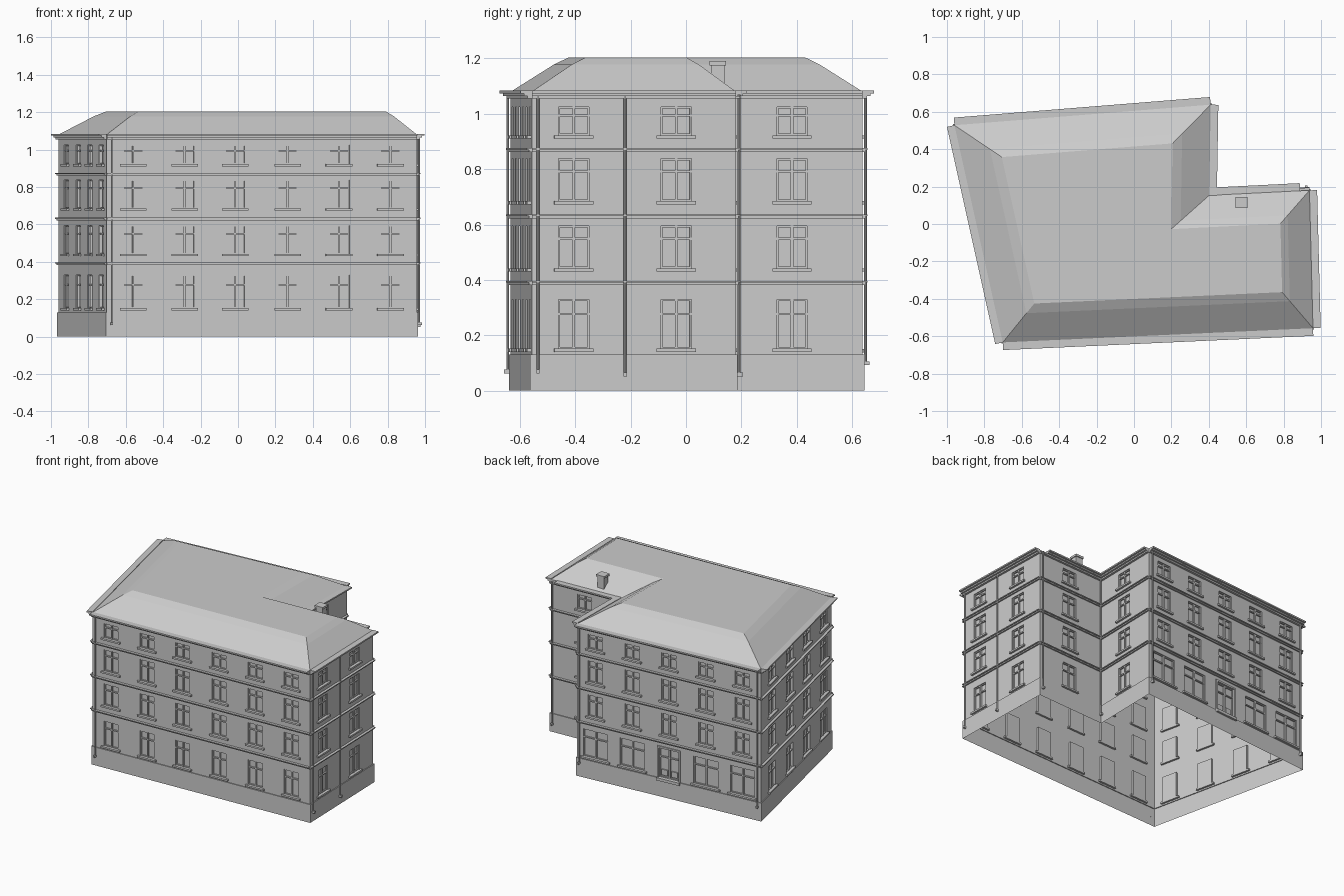
import bpy, bmesh
from mathutils import Vector, Matrix

if "Cube" in bpy.data.objects:
    bpy.data.objects.remove(bpy.data.objects["Cube"])

# Footprint, counter-clockwise: A front-left, B front-right, C, D inner corner, E, F back-left
P = [Vector(p) for p in [(-0.702, -0.633), (0.957, -0.557), (0.938, 0.18),
                         (0.402, 0.153), (0.41, 0.638), (-0.96, 0.528)]]
N = len(P)
WALLS = ["front", "right", "inner_back", "inner_right", "back", "left"]
# window columns as fractions along each wall
COLS = [[(x + 0.702) / 1.659 for x in (-0.56, -0.285, -0.015, 0.265, 0.54, 0.815)],
        [0.206, 0.708], [0.48], [0.474], [0.1, 0.3, 0.5, 0.7, 0.9], [0.16, 0.41, 0.65, 0.89]]
FLOORS = [(0.152, 0.33), (0.442, 0.595), (0.685, 0.838), (0.922, 1.025)]
PLINTH, EAVE, RECESS = 0.13, 1.08, 0.014


def edge(i):
    a, b = P[i], P[(i + 1) % N]
    u = (b - a).normalized()
    return a, u, Vector((u.y, -u.x)), (b - a).length


def frame(i):
    """Matrix taking (along wall, outward, up) to world."""
    a, u, n, _ = edge(i)
    return Matrix(((u.x, n.x, 0, a.x), (u.y, n.y, 0, a.y), (0, 0, 1, 0), (0, 0, 0, 1)))


def offset(d):
    """Footprint moved outward by a distance per edge."""
    out = []
    for i in range(N):
        n1, n2 = edge(i - 1)[2], edge(i)[2]
        m = Matrix(((n1.x, n1.y), (n2.x, n2.y))).inverted()
        out.append(P[i] + m @ Vector((d[i - 1], d[i])))
    return out


def finish(bm, name, recalc=True):
    bmesh.ops.remove_doubles(bm, verts=bm.verts, dist=1e-5)
    if recalc:
        bmesh.ops.recalc_face_normals(bm, faces=bm.faces)
    me = bpy.data.meshes.new(name)
    bm.to_mesh(me)
    bm.free()
    ob = bpy.data.objects.new(name, me)
    bpy.context.collection.objects.link(ob)
    return ob


def box(bm, M, u0, u1, d0, d1, z0, z1):
    S = Matrix.Diagonal((u1 - u0, d1 - d0, z1 - z0, 1))
    T = Matrix.Translation(((u0 + u1) / 2, (d0 + d1) / 2, (z0 + z1) / 2))
    g = bmesh.ops.create_cube(bm, size=1, matrix=M @ T @ S)
    return g["verts"]


def quad(bm, M, pts):
    bm.faces.new([bm.verts.new(M @ Vector(p)) for p in pts])


def rings(bm, loops):
    """Join stacked footprint loops with side faces."""
    vs = [[bm.verts.new((p.x, p.y, z)) for p in pts] for pts, z in loops]
    for lo, hi in zip(vs, vs[1:]):
        for i in range(N):
            j = (i + 1) % N
            bm.faces.new((lo[i], lo[j], hi[j], hi[i]))
    return vs


# Plinth, open underneath
bm = bmesh.new()
rings(bm, [(offset([0.006] * N), 0), (offset([0.006] * N), PLINTH), (P, PLINTH)])
finish(bm, "plinth", False)

# Hipped roof with flat top
inset = [0.20, 0.16, 0.17, 0.20, 0.19, 0.21]
bm = bmesh.new()
vs = rings(bm, [(P, EAVE), (offset([-0.75 * d for d in inset]), 1.178),
                (offset([-d for d in inset]), 1.203)])
bm.faces.new(vs[-1])
finish(bm, "roof", False)

for i, name in enumerate(WALLS):
    M = frame(i)
    L = edge(i)[3]
    # openings: (u0, u1, z0, z1, kind)
    holes = []
    for k, (z0, z1) in enumerate(FLOORS):
        for c, t in enumerate(COLS[i]):
            w, kind, a, b = 0.055, "window", z0, z1
            if name == "back" and k == 0:
                w, kind, a, b = (0.075, "door", 0.135, 0.345) if c == 2 else (0.092, "shop", 0.15, 0.345)
            holes.append((t * L - w, t * L + w, a, b, kind))

    # Wall skin with openings, reveals and recessed panes
    bm = bmesh.new()
    us = sorted({0, L, *[h[0] for h in holes], *[h[1] for h in holes]})
    zs = sorted({PLINTH, EAVE, *[h[2] for h in holes], *[h[3] for h in holes]})
    for a, b in zip(us, us[1:]):
        for c, d in zip(zs, zs[1:]):
            um, zm = (a + b) / 2, (c + d) / 2
            if not any(h[0] < um < h[1] and h[2] < zm < h[3] for h in holes):
                quad(bm, M, [(a, 0, c), (b, 0, c), (b, 0, d), (a, 0, d)])
    for a, b, c, d, _ in holes:
        r = -RECESS
        quad(bm, M, [(a, r, c), (b, r, c), (b, r, d), (a, r, d)])
        ring = [(a, c), (b, c), (b, d), (a, d)]
        for (p, q), (s, t) in zip(ring, ring[1:] + ring[:1]):
            quad(bm, M, [(p, 0, q), (s, 0, t), (s, r, t), (p, r, q)])
    finish(bm, name + "_wall", False)

    # Window and door frames
    bm = bmesh.new()
    sills = bmesh.new()
    for a, b, c, d, kind in holes:
        f, d0, d1 = 0.006, -RECESS, -0.006
        zt = c + (d - c) * 0.7
        box(bm, M, a, a + f, d0, d1, c, d)
        box(bm, M, b - f, b, d0, d1, c, d)
        box(bm, M, a, b, d0, d1, c, c + f)
        box(bm, M, a, b, d0, d1, d - f, d)
        box(bm, M, a, b, d0, d1 + 0.002, zt - 0.004, zt + 0.004)
        m = (a + b) / 2
        box(bm, M, m - 0.005, m + 0.005, d0, d1 + 0.002, c, d)
        if kind == "door":
            for s in (a + 0.015, m + 0.013):          # raised leaf panels
                box(bm, M, s, s + 0.045, d0, d1, c + 0.015, c + 0.055)
            for s in (a - 0.012, b):                  # door surround
                box(bm, M, s, s + 0.012, 0, 0.008, PLINTH, d + 0.012)
            box(bm, M, a, b, 0, 0.008, d, d + 0.012)
            box(bm, M, a - 0.012, b + 0.012, 0, 0.02, 0.115, PLINTH + 0.005)
        else:
            box(sills, M, a - 0.016, b + 0.016, -RECESS, 0.014, c - 0.012, c)
    finish(bm, name + "_window_frames")
    finish(sills, name + "_sills")

    # Floor bands and eaves cornice, cut square at the wall ends
    bm = bmesh.new()
    end = 0.0 if name != "inner_back" else 0.05
    for z in (0.39, 0.63, 0.87):
        box(bm, M, 0, L, 0, 0.010, z - 0.008, z)
        box(bm, M, 0, L, 0, 0.018, z, z + 0.006)
    box(bm, M, 0, L, 0, 0.015, 1.055, 1.065)
    box(bm, M, end, L, 0, 0.028, 1.065, 1.074)
    box(bm, M, end, L, 0, 0.041, 1.074, 1.084)
    finish(bm, name + "_cornices")

# Drainpipes: (wall, fraction along, foot height)
bm = bmesh.new()
for i, t, z0 in [(0, 0.016, 0.07), (1, 0.03, 0.07), (1, 0.457, 0.06), (2, 0.03, 0.06),
                 (2, 0.97, 0.06), (4, 0.015, 0.10), (4, 0.985, 0.10)]:
    M, L = frame(i), edge(i)[3]
    T = Matrix.Translation((t * L, 0.012, (z0 + 1.07) / 2))
    bmesh.ops.create_cone(bm, cap_ends=True, segments=8, radius1=0.005, radius2=0.005,
                          depth=1.07 - z0, matrix=M @ T)
    box(bm, M, t * L - 0.006, t * L + 0.006, 0.004, 0.026, z0 - 0.008, z0 + 0.006)
finish(bm, "drainpipes")

# Chimney with cap
bm = bmesh.new()
C = Matrix.Translation((0.575, 0.115, 0))
box(bm, C, -0.026, 0.026, -0.024, 0.024, 1.09, 1.178)
box(bm, C, -0.032, 0.032, -0.03, 0.03, 1.175, 1.19)
finish(bm, "chimney")
